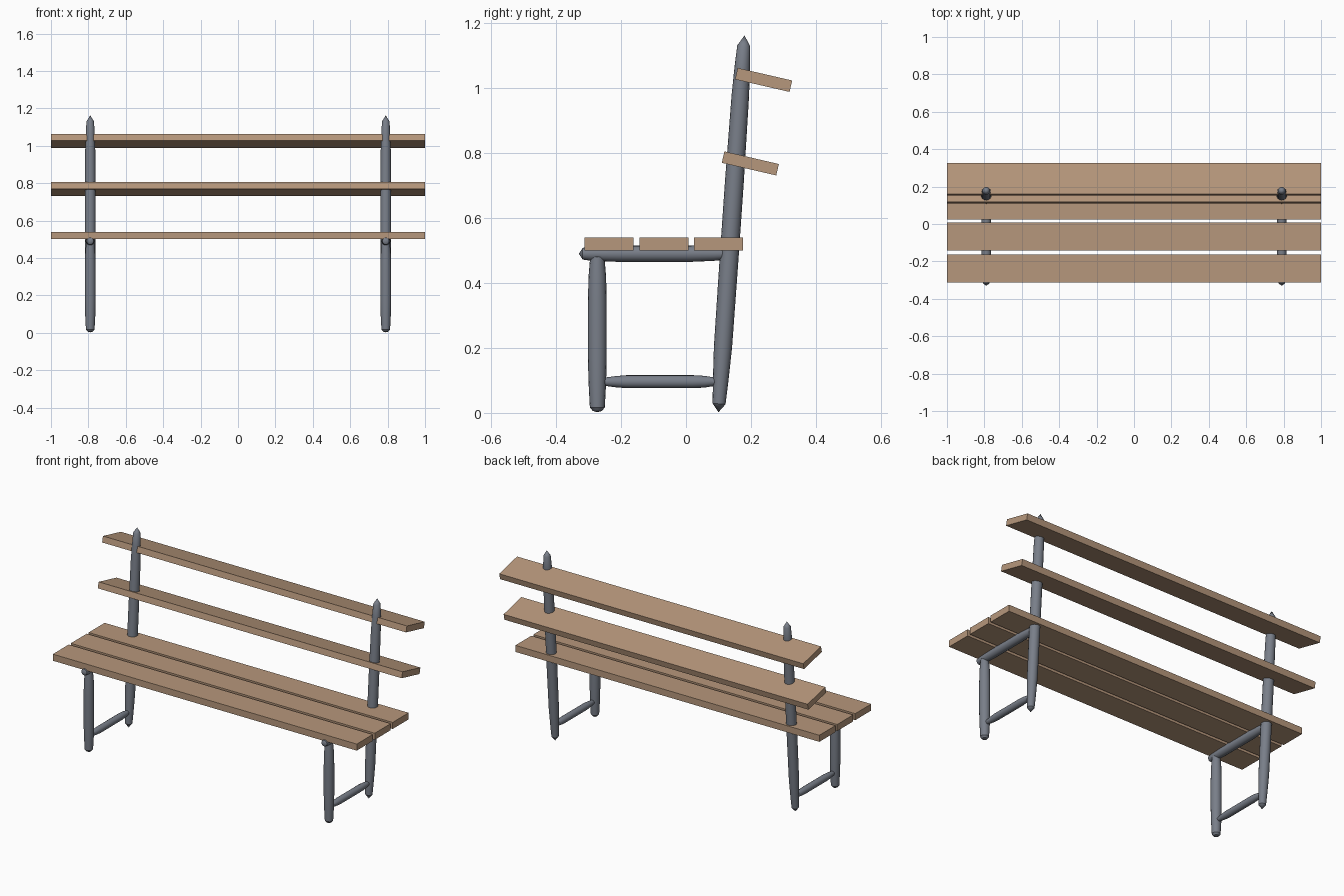
import bpy, bmesh, math
from mathutils import Vector, Matrix

if "Cube" in bpy.data.objects:
    bpy.data.objects.remove(bpy.data.objects["Cube"])


def material(name, color):
    m = bpy.data.materials.new(name)
    m.diffuse_color = color
    m.use_nodes = True
    m.node_tree.nodes["Principled BSDF"].inputs["Base Color"].default_value = m.diffuse_color
    return m


wood = material("wood", (0.47, 0.31, 0.20, 1))
metal = material("metal", (0.19, 0.21, 0.25, 1))


def add_object(name, bm, mat):
    bmesh.ops.recalc_face_normals(bm, faces=bm.faces)
    me = bpy.data.meshes.new(name)
    bm.to_mesh(me)
    bm.free()
    me.materials.append(mat)
    ob = bpy.data.objects.new(name, me)
    bpy.context.collection.objects.link(ob)
    return ob


def plank(name, y, z, width, thick, tilt=0.0):
    bm = bmesh.new()
    bmesh.ops.create_cube(bm, size=1)
    bmesh.ops.scale(bm, vec=(2.0, width, thick), verts=bm.verts)
    ob = add_object(name, bm, wood)
    ob.location = (0, y, z)
    ob.rotation_euler.x = math.radians(tilt)


def rod(name, start, end, profile, sides=16, x=0.79):
    """Tapered rod between two (y, z) points; profile is (distance, radius),
    negative distances are measured back from the far end."""
    a, b = Vector((x, *start)), Vector((x, *end))
    axis = (b - a).normalized()
    length = (b - a).length
    side = Vector((1, 0, 0))
    up = axis.cross(side)
    bm = bmesh.new()
    rings = []
    for d, r in profile:
        c = a + axis * (d if d >= 0 else length + d)
        rings.append([bm.verts.new(c + r * (math.cos(t) * side + math.sin(t) * up))
                      for t in (2 * math.pi * i / sides for i in range(sides))])
    for lo, hi in zip(rings, rings[1:]):
        for i in range(sides):
            j = (i + 1) % sides
            bm.faces.new((lo[i], lo[j], hi[j], hi[i]))
    # rounded points at both ends
    for ring, tip in ((rings[0], a), (rings[-1], b)):
        v = bm.verts.new(tip)
        for i in range(sides):
            bm.faces.new((ring[i], ring[(i + 1) % sides], v))
    ob = add_object(name, bm, metal)
    mod = ob.modifiers.new("mirror", 'MIRROR')
    mod.use_axis = (True, False, False)
    mod.use_mirror_merge = False
    bpy.context.view_layer.objects.active = ob
    ob.select_set(True)
    bpy.ops.object.shade_smooth_by_angle(angle=math.radians(30))
    ob.select_set(False)


# Seat slats
for i, y in enumerate((-0.237, -0.068, 0.1)):
    plank(f"seat_slat_{i + 1}", y, 0.52, 0.15, 0.039)

# Backrest slats
plank("back_slat_lower", 0.198, 0.768, 0.172, 0.036, -13)
plank("back_slat_upper", 0.239, 1.025, 0.172, 0.036, -13)

# Frame, mirrored to both ends of the bench
rod("front_leg", (-0.273, 0.002), (-0.273, 0.50),
    [(0.004, 0.014), (0.015, 0.023), (0.09, 0.027), (0.17, 0.029),
     (-0.16, 0.029), (-0.08, 0.027), (-0.02, 0.022)])
rod("back_leg", (0.100, 0.002), (0.180, 1.162),
    [(0.026, 0.020), (0.10, 0.024), (0.20, 0.028), (0.45, 0.029),
     (-0.45, 0.029), (-0.19, 0.027), (-0.10, 0.024), (-0.032, 0.020)])
rod("seat_rail", (-0.330, 0.490), (0.135, 0.490),
    [(0.012, 0.018), (0.04, 0.022), (0.12, 0.025),
     (-0.12, 0.025), (-0.05, 0.022), (-0.012, 0.018)])
rod("foot_rail", (-0.268, 0.096), (0.107, 0.096),
    [(0.012, 0.012), (0.05, 0.017), (0.085, 0.020),
     (-0.085, 0.020), (-0.05, 0.018), (-0.012, 0.012)])
